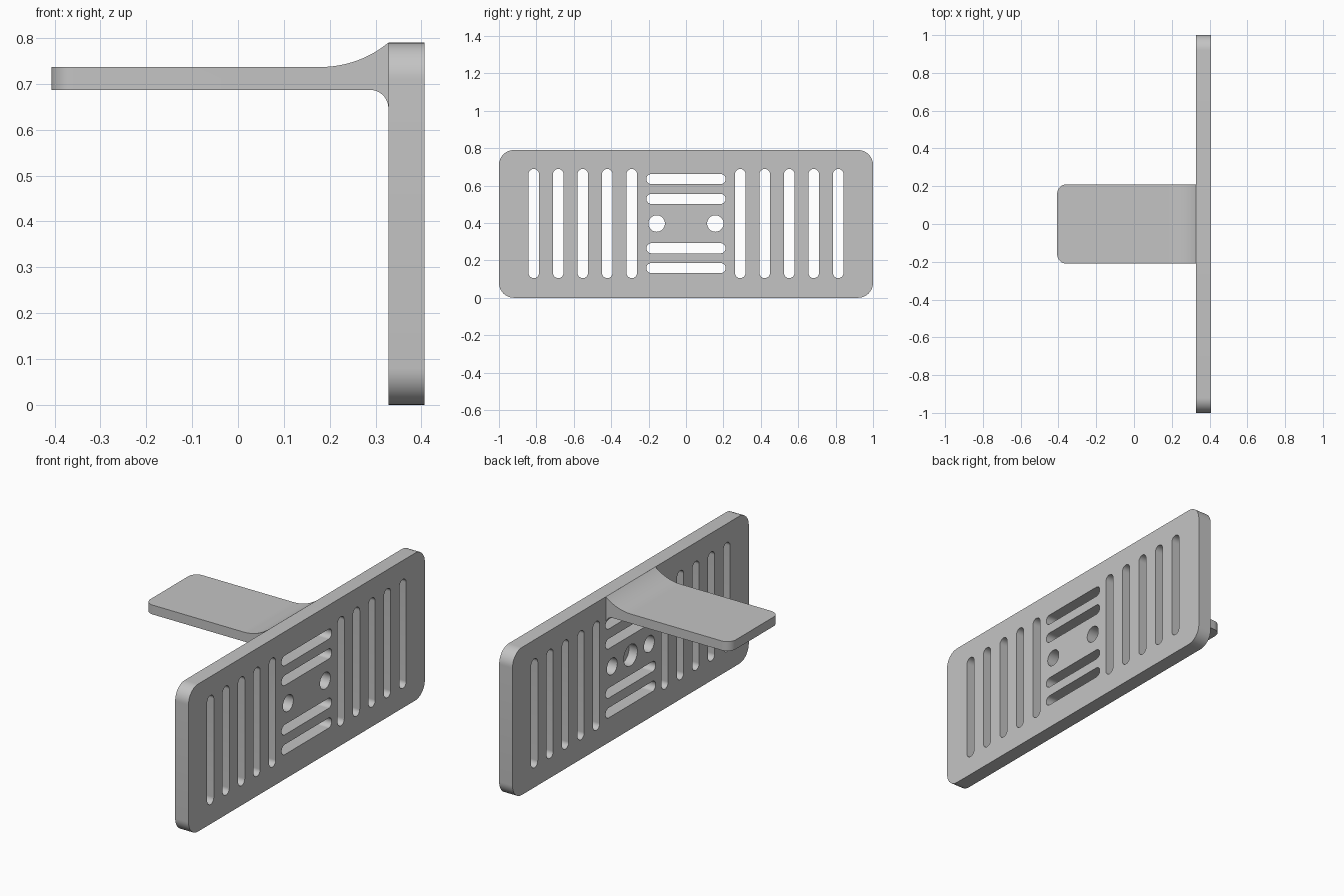
import bpy
import bmesh
import math
from mathutils import Vector

cube = bpy.data.objects.get("Cube")
if cube:
    bpy.data.objects.remove(cube, do_unlink=True)

grey = bpy.data.materials.new("light_grey")
grey.use_nodes = True
colour = (0.55, 0.55, 0.55, 1)
grey.diffuse_color = colour
grey.node_tree.nodes["Principled BSDF"].inputs["Base Color"].default_value = colour

FRONT, BACK = 0.328, 0.407   # plate faces along x
HEIGHT = 0.79
MID = 0.397                  # centre height of the hole pattern


def arc(cu, cv, r, start, end, steps=12):
    angles = [math.radians(start + (end - start) * i / steps) for i in range(steps + 1)]
    return [(cu + r * math.cos(a), cv + r * math.sin(a)) for a in angles]


def rounded(cu, cv, w, h, r):
    """Outline of a rounded rectangle; also gives slots and circles."""
    u, v = w / 2 - r, h / 2 - r
    corners = ((u, v, 0), (-u, v, 90), (-u, -v, 180), (u, -v, 270))
    return [p for du, dv, a in corners for p in arc(cu + du, cv + dv, r, a, a + 90)]


def prism(bm, points, direction):
    """Extrude a closed outline of 3D points, skipping repeated points."""
    points = [Vector(p) for p in points]
    unique = [p for i, p in enumerate(points) if (p - points[i - 1]).length > 1e-5]
    face = bm.faces.new([bm.verts.new(p) for p in unique])
    top = bmesh.ops.extrude_face_region(bm, geom=[face], use_keep_orig=True)["geom"]
    moved = [g for g in top if isinstance(g, bmesh.types.BMVert)]
    bmesh.ops.translate(bm, verts=moved, vec=direction)


def prism_x(bm, outline, x0, x1):
    prism(bm, [(x0, y, z) for y, z in outline], (x1 - x0, 0, 0))


def finish(name, bm):
    bmesh.ops.recalc_face_normals(bm, faces=bm.faces[:])
    mesh = bpy.data.meshes.new(name)
    bm.to_mesh(mesh)
    bm.free()
    mesh.materials.append(grey)
    obj = bpy.data.objects.new(name, mesh)
    bpy.context.scene.collection.objects.link(obj)
    return obj


# Upright plate
bm = bmesh.new()
prism_x(bm, rounded(0, HEIGHT / 2, 2, HEIGHT, 0.08), FRONT, BACK)
plate = finish("slotted_plate", bm)

# Shelf with a sweeping fillet above and a small one below
bm = bmesh.new()
profile = [(-0.407, 0.737)]
profile += arc(0.18, 0.97, 0.233, 270, 309.4, 16)
profile += [(0.345, 0.78), (0.345, 0.647)]
profile += arc(0.288, 0.647, 0.04, 0, 90)
profile += [(-0.407, 0.687)]
prism(bm, [(x, -0.21, z) for x, z in profile], (0, 0.42, 0))
tips = [e for e in bm.edges if all(v.co.x < -0.4 for v in e.verts)
        and abs(e.verts[0].co.z - e.verts[1].co.z) > 0.01]
bmesh.ops.bevel(bm, geom=tips, offset=0.05, segments=10, profile=0.5, affect="EDGES")
shelf = finish("shelf", bm)

# Cutter: slots, screw holes and the blind recess on the shelf side
bm = bmesh.new()
outlines = []
for side in (-1, 1):
    for i in range(5):
        outlines.append(rounded(side * (0.29 + 0.131 * i), MID, 0.056, 0.584, 0.028))
    for dz in (0.132, 0.238):
        outlines.append(rounded(0, MID + side * dz, 0.424, 0.054, 0.027))
    outlines.append(rounded(side * 0.157, MID, 0.088, 0.088, 0.044))
for outline in outlines:
    prism_x(bm, outline, 0.28, 0.45)
prism_x(bm, rounded(0, MID, 0.114, 0.114, 0.057), 0.28, FRONT + 0.05)
cutter = finish("hole_cutter", bm)
cutter.hide_render = True

# Cut both parts, then shade curved walls smoothly
for obj in (plate, shelf):
    mod = obj.modifiers.new("holes", "BOOLEAN")
    mod.operation = "DIFFERENCE"
    mod.solver = "EXACT"
    mod.object = cutter
    bpy.ops.object.select_all(action="DESELECT")
    bpy.context.view_layer.objects.active = obj
    obj.select_set(True)
    bpy.ops.object.modifier_apply(modifier=mod.name)
    bpy.ops.object.shade_smooth_by_angle(angle=math.radians(30))
bpy.data.objects.remove(cutter, do_unlink=True)
